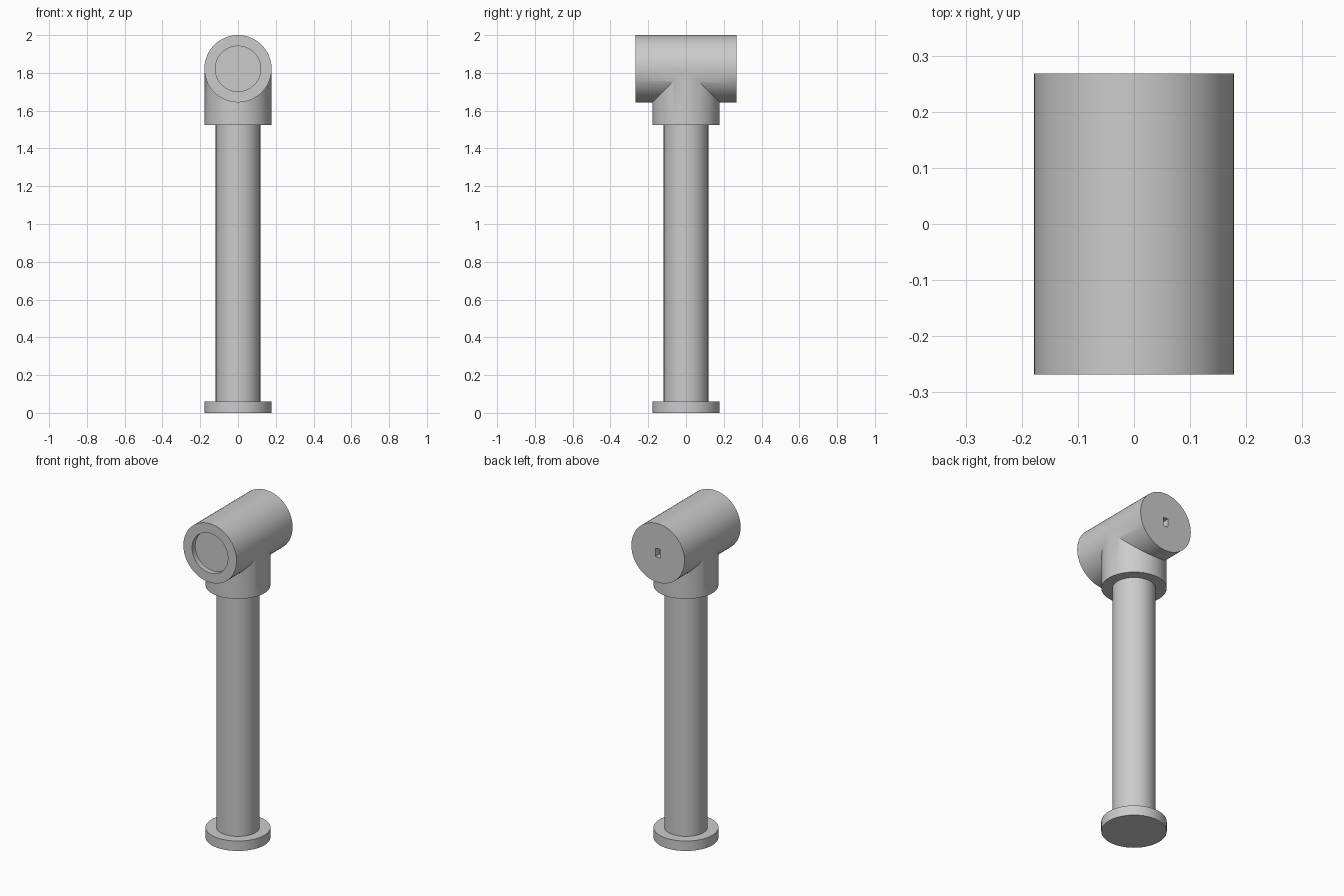
import bpy
import math

cube = bpy.data.objects.get("Cube")
if cube:
    bpy.data.objects.remove(cube, do_unlink=True)

OUTER, INNER = 0.178, 0.118      # collar and post radii
HEAD_Z = 2 - OUTER               # height of the head's axis
HALF = 0.268                     # half the head's length

grey = bpy.data.materials.new("plain_grey")
grey.use_nodes = True
colour = (0.6, 0.6, 0.6, 1)
grey.diffuse_color = colour
grey.node_tree.nodes["Principled BSDF"].inputs["Base Color"].default_value = colour


def cylinder(name, radius, depth, location, along_y=False):
    bpy.ops.mesh.primitive_cylinder_add(
        vertices=64, radius=radius, depth=depth, location=location,
        rotation=(math.pi / 2 if along_y else 0, 0, 0))
    obj = bpy.context.object
    obj.name = name
    obj.data.materials.append(grey)
    return obj


def upright(name, radius, bottom, top):
    return cylinder(name, radius, top - bottom, (0, 0, (bottom + top) / 2))


def boolean(target, tool, operation):
    mod = target.modifiers.new(tool.name, 'BOOLEAN')
    mod.operation = operation
    mod.solver = 'EXACT'
    mod.object = tool
    bpy.context.view_layer.objects.active = target
    bpy.ops.object.modifier_apply(modifier=mod.name)
    bpy.data.objects.remove(tool, do_unlink=True)


def smooth(obj):
    bpy.ops.object.select_all(action='DESELECT')
    obj.select_set(True)
    bpy.context.view_layer.objects.active = obj
    bpy.ops.object.shade_smooth_by_angle(angle=math.radians(30))


# Base disc and post
base = upright("base_disc", OUTER, 0, 0.06)
post = upright("post", INNER, 0.06, 1.525)

# Head: horizontal cylinder joined to the collar below it
head = cylinder("head", OUTER, 2 * HALF, (0, 0, HEAD_Z), along_y=True)
boolean(head, upright("collar", OUTER - 0.0005, 1.525, HEAD_Z), 'UNION')

# Shallow round recess in the front
boolean(head, cylinder("front_recess", 0.12, 0.06, (0, -HALF, HEAD_Z), along_y=True),
        'DIFFERENCE')

# Small rectangular slot in the back
bpy.ops.mesh.primitive_cube_add(size=1, location=(0, HALF, HEAD_Z))
slot = bpy.context.object
slot.name = "back_slot"
slot.scale = (0.034, 0.08, 0.052)
slot.data.materials.append(grey)
boolean(head, slot, 'DIFFERENCE')

for part in (base, post, head):
    smooth(part)
